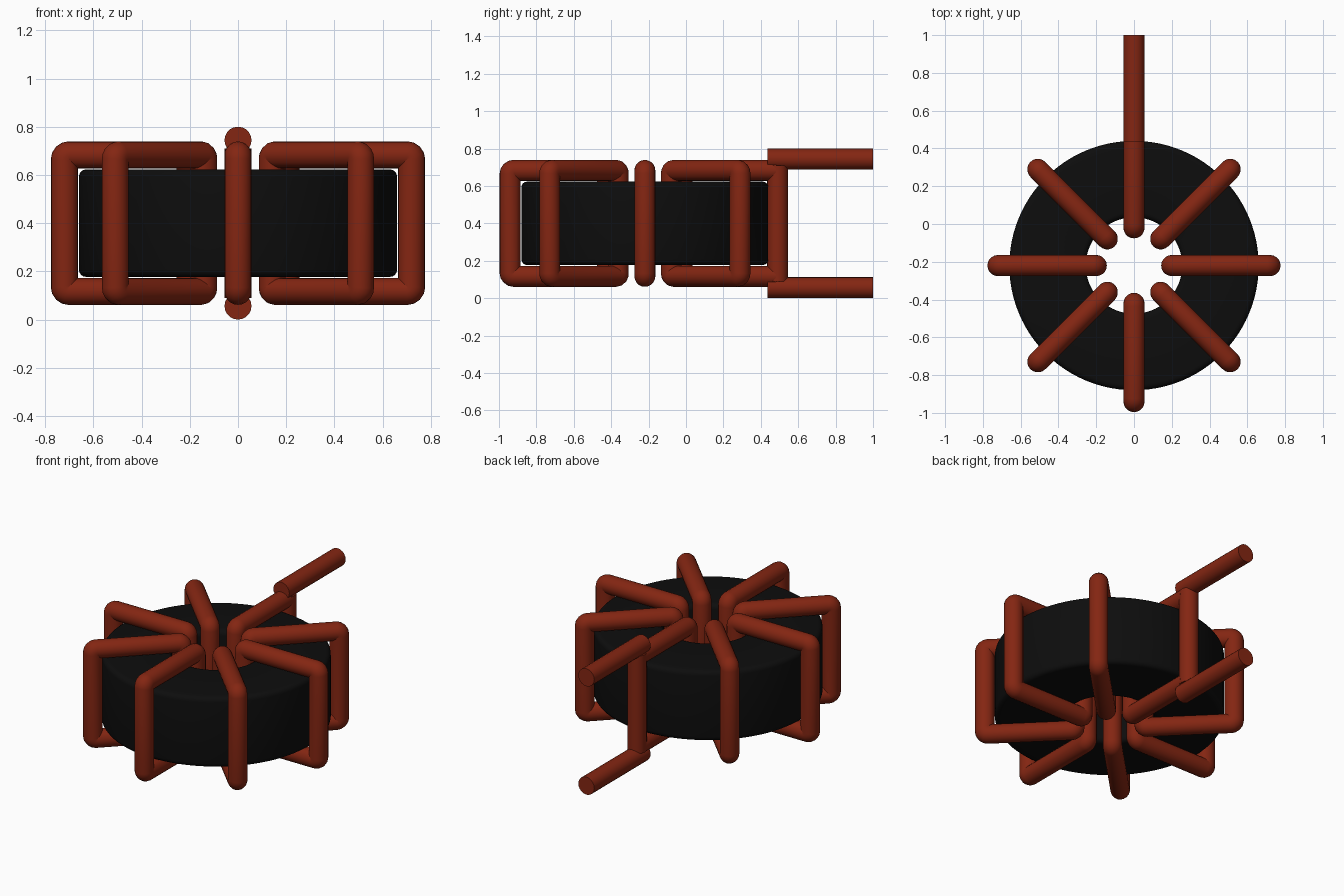
import bpy
import bmesh
from math import pi, sin, cos
from mathutils import Vector, Matrix

if "Cube" in bpy.data.objects:
    bpy.data.objects.remove(bpy.data.objects["Cube"], do_unlink=True)

CENTER_Y = -0.22          # axis of the ring
MID_Z = 0.4
WIRE = 0.056              # wire radius
R_IN, R_OUT = 0.20, 0.72  # wire centreline radii
HALF = 0.283              # wire centreline half height


def material(name, color):
    mat = bpy.data.materials.new(name)
    mat.use_nodes = True
    mat.diffuse_color = color
    mat.node_tree.nodes["Principled BSDF"].inputs["Base Color"].default_value = color
    return mat


copper = material("copper red", (0.23, 0.019, 0.006, 1))
ferrite = material("ferrite black", (0.004, 0.004, 0.004, 1))


def finish(bm, name, mat):
    bmesh.ops.recalc_face_normals(bm, faces=bm.faces)
    mesh = bpy.data.meshes.new(name)
    bm.to_mesh(mesh)
    bm.free()
    mesh.materials.append(mat)
    obj = bpy.data.objects.new(name, mesh)
    bpy.context.collection.objects.link(obj)
    bpy.ops.object.select_all(action="DESELECT")
    obj.select_set(True)
    bpy.context.view_layer.objects.active = obj
    bpy.ops.object.shade_smooth_by_angle(angle=pi / 4)
    return obj


def rounded_rect(x0, x1, z0, z1, r, steps):
    """Points (x, z) around a rectangle with rounded corners."""
    corners = [(x1 - r, z1 - r), (x0 + r, z1 - r), (x0 + r, z0 + r), (x1 - r, z0 + r)]
    return [(cx + r * cos(a), cz + r * sin(a))
            for q, (cx, cz) in enumerate(corners)
            for a in [(q + i / steps) * pi / 2 for i in range(steps + 1)]]


def sweep(name, path, closed, sides=20):
    """Round wire along a path in the local xz plane, mitred at its bends."""
    bm = bmesh.new()
    pts = [Vector((x, 0, z)) for x, z in path]
    n = len(pts)
    rings = []
    for i, p in enumerate(pts):
        before = pts[i - 1] if closed or i else p
        after = pts[(i + 1) % n] if closed or i < n - 1 else p
        d1 = (p - before).normalized() if before != p else (after - p).normalized()
        d2 = (after - p).normalized() if after != p else d1
        tangent = (d1 + d2).normalized()
        normal = Vector((-tangent.z, 0, tangent.x))
        mitre = WIRE / tangent.dot(d1)
        rings.append([bm.verts.new(p + normal * mitre * cos(a) + Vector((0, WIRE * sin(a), 0)))
                      for a in [2 * pi * k / sides for k in range(sides)]])
    for i in range(n if closed else n - 1):
        r1, r2 = rings[i], rings[(i + 1) % n]
        for k in range(sides):
            j = (k + 1) % sides
            bm.faces.new((r1[k], r1[j], r2[j], r2[k]))
    if not closed:
        bm.faces.new(rings[0])
        bm.faces.new(rings[-1])
    return finish(bm, name, copper)


def place(obj, angle):
    obj.matrix_world = Matrix.Translation((0, CENTER_Y, MID_Z)) @ Matrix.Rotation(angle, 4, "Z")


# Ring core: rounded rectangle revolved round the axis
bm = bmesh.new()
profile = rounded_rect(0.255, 0.66, -0.223, 0.223, 0.03, 4)
verts = [bm.verts.new((x, 0, z)) for x, z in profile]
edges = [bm.edges.new((verts[i - 1], verts[i])) for i in range(len(verts))]
bmesh.ops.spin(bm, geom=verts + edges, cent=(0, 0, 0), axis=(0, 0, 1),
               angle=2 * pi, steps=96, use_merge=True)
bmesh.ops.remove_doubles(bm, verts=bm.verts, dist=0.0001)
place(finish(bm, "ring_core", ferrite), 0)

# Seven closed windings; the gap at the back takes the open one
loop = rounded_rect(R_IN, R_OUT, -HALF, HALF, 0.02, 4)
for i in range(8):
    if i != 2:
        place(sweep(f"winding_{i}", loop, True), i * pi / 4)

# Back winding: inner bracket, outer upright and two straight leads
end = 0.70
bracket = [(end, HALF)] + [p for p in loop if p[0] < 0.4] + [(end, -HALF)]
place(sweep("back_winding", bracket, False), pi / 2)
place(sweep("back_upright", [(0.71, -0.31), (0.71, 0.31)], False), pi / 2)
for name, z in (("upper_lead", 0.344), ("lower_lead", -0.344)):
    place(sweep(name, [(0.655, z), (1.22, z)], False), pi / 2)
